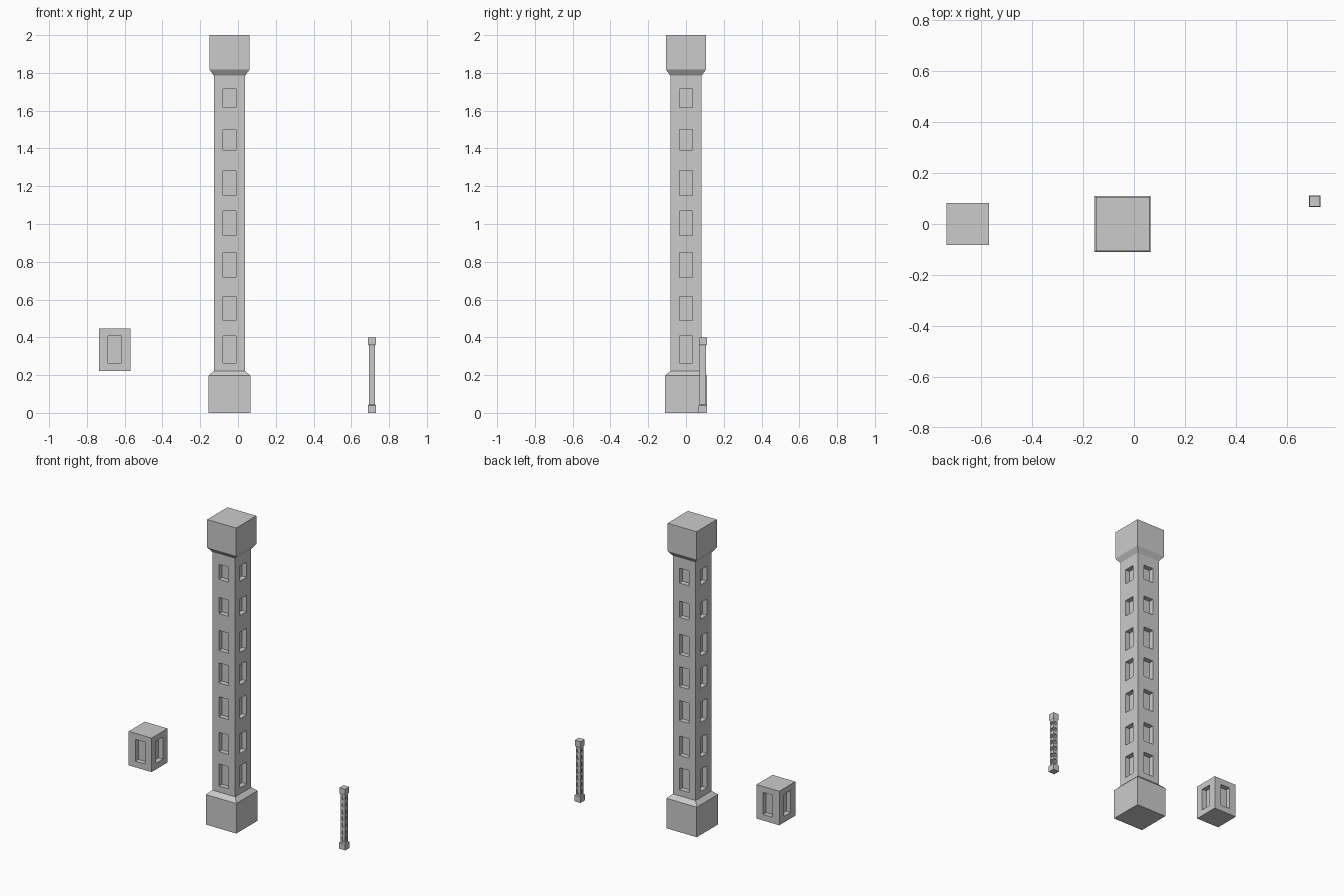
import bpy, bmesh
from mathutils import Matrix, Vector

if "Cube" in bpy.data.objects:
    bpy.data.objects.remove(bpy.data.objects["Cube"])

SHAFT = 0.083      # half width of the shaft
WIN = 0.035        # half width of a window
DEPTH = 0.032      # window recess depth


def quad(bm, pts, turn):
    bm.faces.new([bm.verts.new(turn @ Vector(p)) for p in pts])


def tower_mesh(name, bottom, top, z0, z1, windows):
    """Square tower: bottom/top are (half width, z) profiles around a windowed shaft."""
    bm = bmesh.new()
    levels = [z0] + [z for w in windows for z in w] + [z1]
    low = bottom + [(SHAFT, z0)]
    high = [(SHAFT, z1)] + top
    for k in range(4):
        turn = Matrix.Rotation(k * 1.5707963, 3, 'Z')
        # plain base and cap sides
        for prof in (low, high):
            for (a, za), (b, zb) in zip(prof, prof[1:]):
                quad(bm, [(-a, -a, za), (a, -a, za), (b, -b, zb), (-b, -b, zb)], turn)
        # shaft wall with recessed windows
        y, yi = -SHAFT, -SHAFT + DEPTH
        for i, (za, zb) in enumerate(zip(levels, levels[1:])):
            for xa, xb in ((-SHAFT, -WIN), (-WIN, WIN), (WIN, SHAFT)):
                outer = [(xa, y, za), (xb, y, za), (xb, y, zb), (xa, y, zb)]
                if i % 2 == 0 or xa != -WIN:
                    quad(bm, outer, turn)
                    continue
                inner = [(px, yi, pz) for px, _, pz in outer]
                quad(bm, inner, turn)
                for j in range(4):
                    n = (j + 1) % 4
                    quad(bm, [outer[j], outer[n], inner[n], inner[j]], turn)
    # end caps
    for r, z in (low[0], high[-1]):
        quad(bm, [(-r, -r, z), (r, -r, z), (r, r, z), (-r, r, z)], Matrix.Identity(3))
    bmesh.ops.remove_doubles(bm, verts=bm.verts, dist=1e-4)
    bmesh.ops.recalc_face_normals(bm, faces=bm.faces)
    mesh = bpy.data.meshes.new(name)
    bm.to_mesh(mesh)
    bm.free()
    return mesh


def place(name, mesh, loc, scale=1.0):
    ob = bpy.data.objects.new(name, mesh)
    ob.location = loc
    ob.scale = (scale,) * 3
    bpy.context.collection.objects.link(ob)


windows = [(0.263, 0.407), (0.488, 0.615), (0.716, 0.848), (0.939, 1.07),
           (1.151, 1.283), (1.393, 1.50), (1.618, 1.716)]
tower = tower_mesh("tower", [(0.11, 0), (0.11, 0.197)],
                   [(0.105, 1.817), (0.105, 2.0)], 0.223, 1.785, windows)
block = tower_mesh("block", [], [], 0.223, 0.446, windows[:1])

# tall tower, miniature copy and single storey block
place("main_tower", tower, (-0.045, 0, 0))
place("small_tower", tower, (0.709, 0.089, 0), 0.2)
place("storey_block", block, (-0.652, 0, 0))
